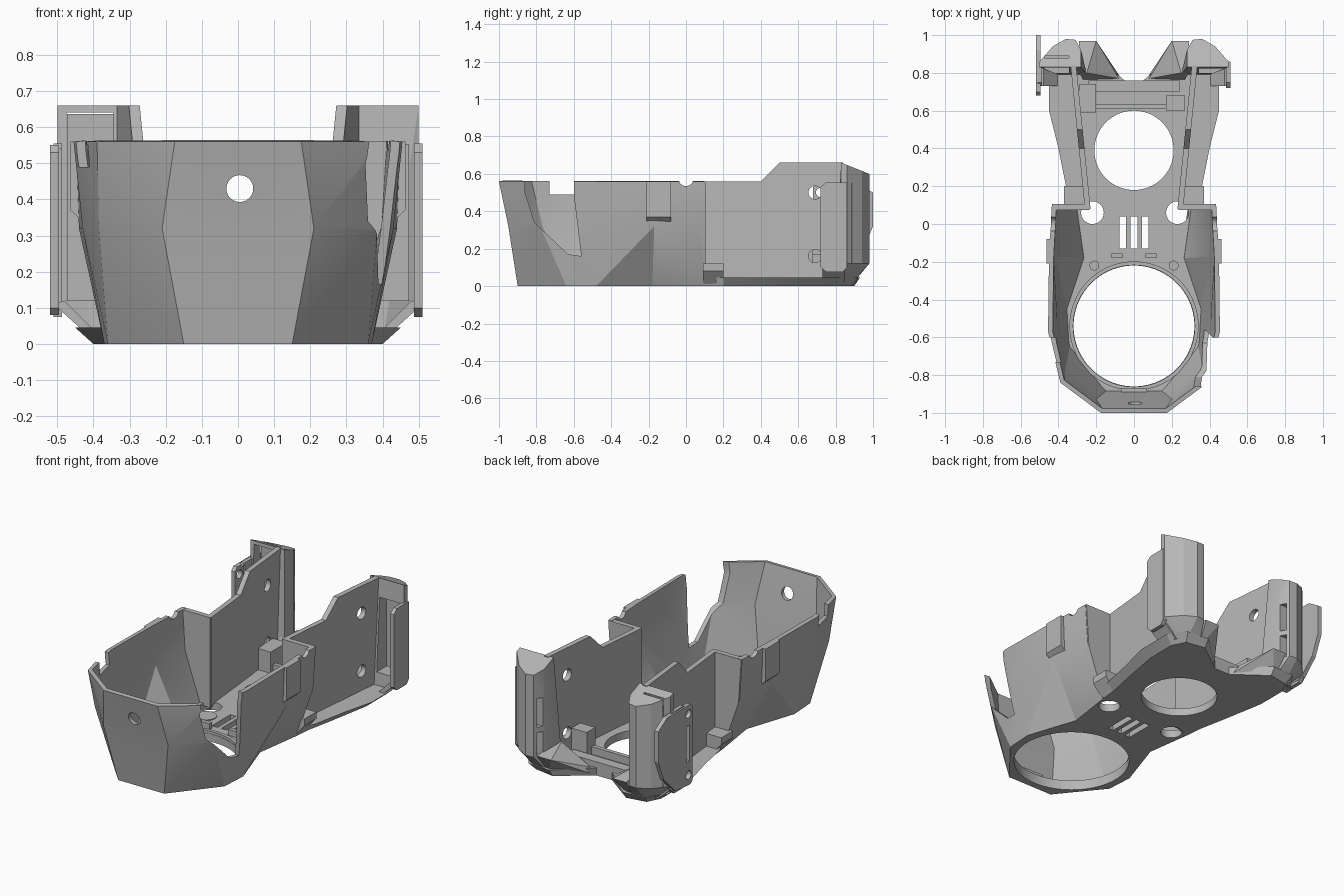
import bpy, bmesh, math

if "Cube" in bpy.data.objects:
    bpy.data.objects.remove(bpy.data.objects["Cube"])

grey = bpy.data.materials.new("plain grey")
grey.use_nodes = True
grey.diffuse_color = (0.47, 0.47, 0.47, 1)
grey.node_tree.nodes["Principled BSDF"].inputs["Base Color"].default_value = grey.diffuse_color


def finish(name, bm, fix_normals=True):
    if fix_normals:
        bmesh.ops.recalc_face_normals(bm, faces=bm.faces)
    mesh = bpy.data.meshes.new(name)
    bm.to_mesh(mesh)
    bm.free()
    mesh.materials.append(grey)
    obj = bpy.data.objects.new(name, mesh)
    bpy.context.collection.objects.link(obj)
    return obj


def place(axis, a, b, c):
    """Point from two profile coordinates and a depth along the axis."""
    return {"x": (c, a, b), "y": (a, c, b), "z": (a, b, c)}[axis]


def loft(name, rings):
    bm = bmesh.new()
    loops = [[bm.verts.new(p) for p in ring] for ring in rings]
    n = len(loops[0])
    for low, high in zip(loops, loops[1:]):
        for i in range(n):
            j = (i + 1) % n
            bm.faces.new((low[i], low[j], high[j], high[i]))
    bm.faces.new(loops[0])
    bm.faces.new(loops[-1])
    return finish(name, bm)


def prism(name, axis, profile, lo, hi):
    return loft(name, [[place(axis, a, b, c) for a, b in profile] for c in (lo, hi)])


def box(name, x, y, z):
    return prism(name, "z", [(x[0], y[0]), (x[1], y[0]), (x[1], y[1]), (x[0], y[1])], *z)


def disc(name, axis, a, b, r, lo, hi, n=48):
    turn = [2 * math.pi * i / n for i in range(n)]
    return prism(name, axis, [(a + r * math.cos(t), b + r * math.sin(t)) for t in turn], lo, hi)


def hull(name, points):
    bm = bmesh.new()
    for p in points:
        bm.verts.new(p)
    out = bmesh.ops.convex_hull(bm, input=bm.verts)
    bmesh.ops.delete(bm, geom=[v for v in out["geom_interior"] if isinstance(v, bmesh.types.BMVert)],
                     context="VERTS")
    return finish(name, bm)


def bake(obj):
    bpy.context.view_layer.update()
    graph = bpy.context.evaluated_depsgraph_get()
    mesh = bpy.data.meshes.new_from_object(obj.evaluated_get(graph))
    obj.modifiers.clear()
    obj.data = mesh


def cut(obj, cutters):
    for c in cutters:
        mod = obj.modifiers.new("cut", "BOOLEAN")
        mod.operation, mod.solver, mod.object = "DIFFERENCE", "EXACT", c
    bake(obj)
    for c in cutters:
        bpy.data.objects.remove(c)


def both(points):
    """Continue a half outline with its mirrored half."""
    return points + [(-x, y) for x, y in reversed(points)]


# Faceted front shell: open strip through three outlines, thickened inward
base = [(.31, .1), (.27, -.18), (.37, -.48), (.36, -.64), (.15, -.9)]
middle = [(.42, .1), (.44, -.17), (.43, -.53), (.385, -.78), (.21, -.95)]
rim = [(.435, .1), (.45, -.17), (.455, -.57), (.39, -.84), (.175, -1)]
bm = bmesh.new()
rows = [[bm.verts.new((x, y, z)) for x, y in both(half)]
        for half, z in ((base, 0), (middle, .32), (rim, .56))]
for low, high in zip(rows, rows[1:]):
    for i in range(len(low) - 1):
        bm.faces.new((low[i + 1], low[i], high[i], high[i + 1]))
bmesh.ops.triangulate(bm, faces=bm.faces)
shell = finish("front_shell", bm, False)
wall = shell.modifiers.new("wall", "SOLIDIFY")
wall.thickness, wall.offset = .025, -1
bake(shell)
opening = [(-.86, .6), (-.86, .5), (-.81, .34), (-.63, .17), (-.56, .16), (-.6, .49), (-.6, .6)]
cut(shell, [
    prism("side_opening", "x", opening, .25, .7),
    box("rim_notch", (-.6, -.38), (-.73, -.6), (.49, .7)),
    disc("front_hole", "y", .005, .43, .037, -1.1, -.8),
    disc("rim_dip", "x", 0, .575, .04, -.6, .6),
])

# Floor plate with its openings, flared toward the rear
rear_low = [(.05, .76), (.24, .9), (.36, .88), (.40, .8), (.40, .62), (.36, .4), (.32, .2)]
rear_high = [(.05, .76), (.24, .93), (.38, .92), (.45, .82), (.45, .6), (.40, .4), (.36, .2)]
front_high = [(x - .005, y) for x, y in base]
floor = loft("floor_plate", [
    [(x, y, 0) for x, y in both(rear_low + base)],
    [(x, y, .045) for x, y in both(rear_high + front_high)]])
cutters = [disc("large_opening", "z", 0, -.54, .32, -.1, .2, 72),
           disc("rear_opening", "z", 0, .39, .21, -.1, .2, 64)]
cutters += [disc("cable_hole", "z", x, .06, .06, -.1, .2) for x in (-.22, .23)]
cutters += [box("vent", (x - .018, x + .018), (-.13, .04), (-.1, .2)) for x in (-.06, 0, .06)]
cut(floor, cutters)

# Raised lip around the large opening
lip = disc("large_opening_lip", "z", 0, -.54, .342, .04, .06, 72)
cut(lip, [disc("lip_bore", "z", 0, -.54, .322, -.1, .2, 72)])

# Cross rib, sill and latches on the floor
box("cross_rib", (-.2, .27), (.61, .635), (.04, .09))
box("rear_sill", (-.24, .24), (.7, .76), (.04, .08))
box("rear_latch", (.17, .27), (.6, .68), (.04, .19))
box("latch_stop", (-.29, -.2), (.59, .74), (.04, .17))
box("front_catch", (-.07, .07), (-.89, -.87), (.03, .08))
for x in (-.09, .09):
    box("vent_clip", (x - .03, x + .03), (-.18, -.155), (.04, .08))

for s, side in ((1, "left"), (-1, "right")):
    def name(part):
        return side + "_" + part

    def span(a, b):
        return (s * a, s * b)

    # Tall rear side plate, splayed outward toward the back
    profile = [(.08, .04), (.84, .04), (.84, .66), (.5, .66), (.4, .56), (.08, .56)]
    rings = [[(s * (x + .1 * (y - .1)), y, z) for y, z in profile] for x in (.232, .262)]
    plate = loft(name("side_plate"), rings)
    cut(plate, [disc("screw_hole", "x", .69, z, .035, -.7, .7) for z in (.16, .5)])

    # Step joining the shell to the side plate
    step = [(.235, .03), (.32, .03), (.415, .3), (.433, .56), (.235, .56)]
    prism(name("step_wall"), "y", [(s * x, z) for x, z in step], .075, .105)
    hull(name("step_foot"), [(s * x, y, z) for y in (.09, .2)
                             for x, z in ((.25, .01), (.31, .01), (.37, .08), (.37, .12), (.25, .12))])

    # Outer guide on the shell side
    hull(name("side_guide"), [(s * x, y, z) for y in (-.21, -.08)
                              for x, z in ((.43, .56), (.463, .56), (.463, .37), (.43, .34))])

    # Faceted hollow rear post with slots in its inner chamfer
    foot = [(.25, .79, 0), (.40, .79, 0), (.36, .87, 0), (.27, .88, 0)]
    waist = [(.28, .83), (.5, .83), (.5, .86), (.43, .94), (.36, .98), (.31, .975), (.28, .92)]
    points = foot + [(x, y, .12) for x, y in waist]
    points += [(x, y, .66 - .4 * (y - .83)) for x, y in waist]
    post = hull(name("rear_post"), [(s * x, y, z) for x, y, z in points])
    top = .55 if s > 0 else .64
    cut(post, [box("post_hollow", span(.345, .475), (.7, .89), (.12, top))]
        + [box("post_slot", span(.2, .37), (.925, .958), z) for z in ((.12, .26), (.29, .46))])

    # Outer flap ahead of the post
    flap = [(.72, .1), (.72, .53), (.75, .555), (.86, .555), (.86, .1), (.84, .075), (.75, .075)]
    prism(name("post_flap"), "x", flap, *span(.487, .51))
    hull(name("flap_base"), [(s * x, y, z) for y in (.73, .85)
                             for x, z in ((.38, .02), (.41, .02), (.51, .11), (.48, .12))])

    # Low flared lug pointing to the centre gap
    hull(name("rear_lug"), [(s * x, y, z) for x, y, z in (
        (.06, .76, 0), (.26, .75, 0), (.27, .88, 0), (.08, .77, .045), (.2, .97, .13),
        (.29, .97, .13), (.29, .8, .16), (.25, .8, .16))])

    # Locating pads on the floor
    disc(name("round_pad"), "z", s * .17, -.05, .055, .04, .05)
    disc(name("small_pad"), "z", s * .21, -.22, .026, .04, .055, 24)

# Bracket on one rear post, with two screw eyes
outline = [(.68, .1), (.7, .08), (.84, .09), (.95, .2), (1, .32), (1, .5), (.92, .55), (.7, .55), (.68, .53)]
bracket = prism("cable_bracket", "x", outline, -.52, -.495)
cut(bracket, [disc("screw_eye", "x", .72, z, .025, -.6, -.4, 24) for z in (.14, .5)]
    + [box("bracket_slot", (-.6, -.4), (.71, .74), (.22, .43))])
cut(bpy.data.objects["right_post_flap"],
    [box("flap_clearance", (-.6, -.4), (.7, .76), (.05, .54))])

# Smooth gentle curves, keep edges crisp
bpy.ops.object.select_all(action="DESELECT")
for obj in bpy.context.scene.objects:
    if obj.type == "MESH" and grey.name in obj.data.materials:
        obj.select_set(True)
        bpy.context.view_layer.objects.active = obj
bpy.ops.object.shade_smooth_by_angle(angle=math.radians(18))
